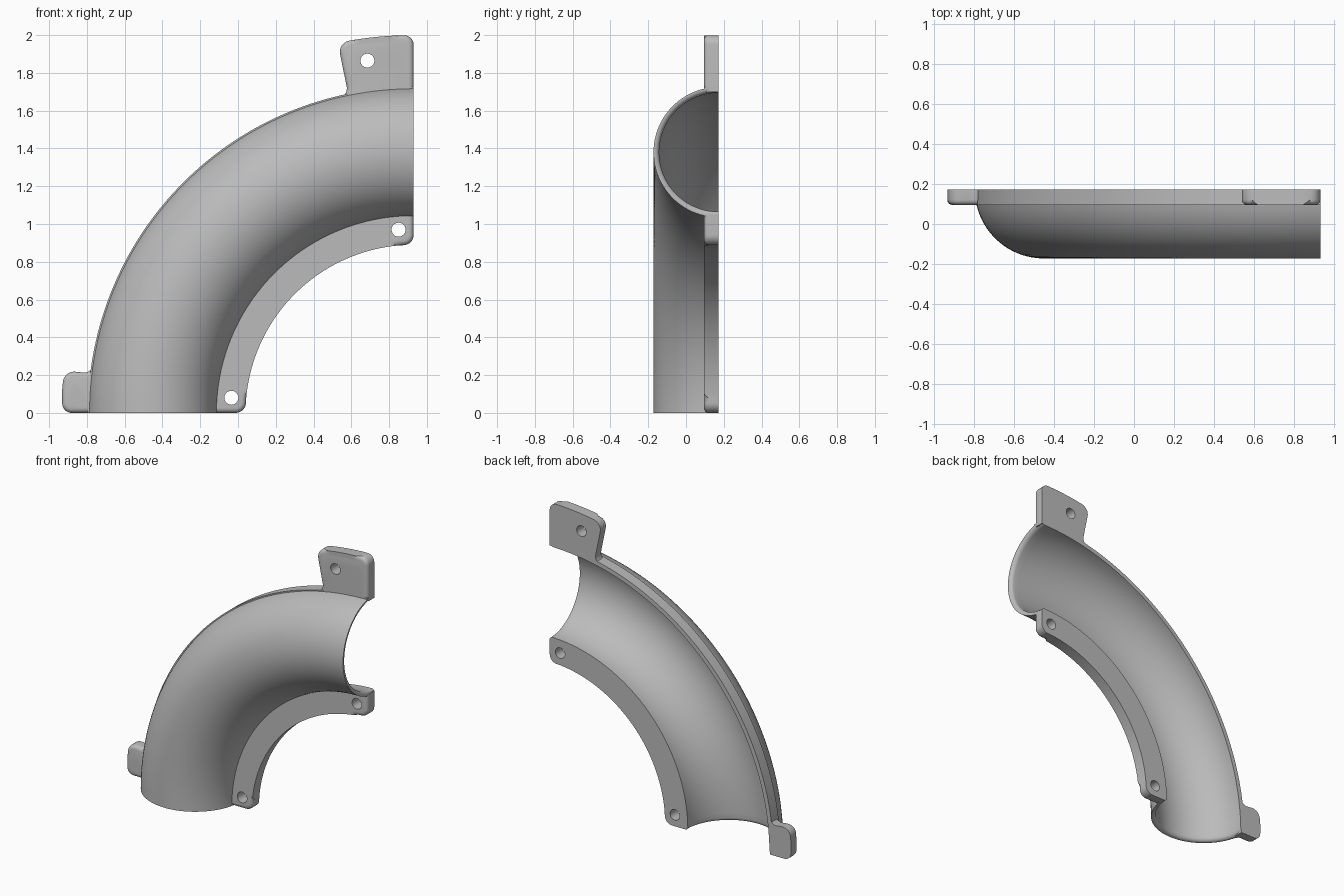
import bpy, bmesh
from math import sin, cos, pi, radians, sqrt, tan
from mathutils import Vector

if "Cube" in bpy.data.objects:
    bpy.data.objects.remove(bpy.data.objects["Cube"])

CX = 0.93                    # bend axis, at z = 0
BEND, OUTER, INNER = 1.38, 0.345, 0.315
BACK, FRONT = 0.173, 0.095   # depth of the mounting plates
FILLET = 0.025

grey = bpy.data.materials.new("plain grey")
grey.use_nodes = True
COLOUR = (0.5, 0.5, 0.5, 1)
grey.diffuse_color = COLOUR
grey.node_tree.nodes["Principled BSDF"].inputs["Base Color"].default_value = COLOUR


def polar(r, deg):
    """Point in the x-z plane around the bend axis."""
    a = radians(deg)
    return Vector((CX - r * cos(a), r * sin(a)))


def arc(r, start, end, steps):
    return [(polar(r, start + (end - start) * i / steps), 0) for i in range(steps + 1)]


def rounded(corners, steps=8):
    """Replace each (point, radius) corner by a tangent arc."""
    pts = []
    for i, (p, r) in enumerate(corners):
        if not r:
            pts.append(p)
            continue
        u = (corners[i - 1][0] - p).normalized()
        v = (corners[(i + 1) % len(corners)][0] - p).normalized()
        half = u.angle(v) / 2
        centre = p + (u + v).normalized() * r / sin(half)
        a = p + u * r / tan(half) - centre
        b = p + v * r / tan(half) - centre
        sweep = a.angle(b)
        for k in range(steps + 1):
            f = k / steps
            pts.append(centre + (a * sin((1 - f) * sweep) + b * sin(f * sweep)) / sin(sweep))
    return pts


def finish(bm, name):
    bmesh.ops.recalc_face_normals(bm, faces=bm.faces)
    mesh = bpy.data.meshes.new(name)
    bm.to_mesh(mesh)
    bm.free()
    obj = bpy.data.objects.new(name, mesh)
    bpy.context.collection.objects.link(obj)
    mesh.materials.append(grey)
    return obj


def smooth(obj):
    bpy.ops.object.select_all(action='DESELECT')
    obj.select_set(True)
    bpy.context.view_layer.objects.active = obj
    bpy.ops.object.shade_smooth_by_angle(angle=radians(30))


def plate(name, corners, buried, holes):
    """Extruded outline, front rim rounded except where it enters the wall."""
    bm = bmesh.new()
    face = bm.faces.new([bm.verts.new((p.x, FRONT, p.y)) for p in rounded(corners)])
    rim = list(face.edges)
    ext = bmesh.ops.extrude_face_region(bm, geom=[face], use_keep_orig=True)
    for v in ext["geom"]:
        if isinstance(v, bmesh.types.BMVert):
            v.co.y = BACK

    def in_wall(v):
        return abs((v.co.xz - Vector((CX, 0))).length - buried) < 0.004
    free = [e for e in rim if not all(in_wall(v) for v in e.verts)]
    bmesh.ops.bevel(bm, geom=free, offset=FILLET, segments=4, profile=0.5,
                    affect='EDGES', clamp_overlap=False)
    obj = finish(bm, name)
    # screw holes
    cut = bmesh.new()
    for x, z in holes:
        made = bmesh.ops.create_cone(cut, cap_ends=True, segments=32,
                                     radius1=0.037, radius2=0.037, depth=0.4)
        for v in made["verts"]:
            v.co = Vector((x + v.co.x, BACK + v.co.z, z + v.co.y))
    cutter = finish(cut, "hole_cutter")
    mod = obj.modifiers.new("holes", 'BOOLEAN')
    mod.object, mod.operation, mod.solver = cutter, 'DIFFERENCE', 'EXACT'
    bpy.context.view_layer.objects.active = obj
    bpy.ops.object.modifier_apply(modifier=mod.name)
    bpy.data.objects.remove(cutter)
    smooth(obj)


# Half pipe elbow: half ring section swept a quarter turn, inner mouth rounded
def section(flare):
    pts = []
    for i in range(41):
        a = radians(167) * i / 40
        pts.append((BEND - OUTER * cos(a), BACK - OUTER * sin(a)))
    pts += [(BEND + OUTER, FRONT), (BEND + OUTER, BACK)]
    for i in range(41):
        a = pi - pi * i / 40
        r = INNER + flare
        pts.append((BEND - r * cos(a), BACK - r * sin(a)))
    return pts


mouth = []
for i in range(6):
    s = FILLET * (1 - cos(i * pi / 10))
    mouth.append((s / BEND * 180 / pi, FILLET - sqrt(FILLET**2 - (FILLET - s)**2)))
mouth[0] = (0, FILLET)
end = mouth[-1][0]
stations = mouth + [(end + (90 - 2 * end) * i / 60, 0) for i in range(1, 60)]
stations += [(90 - t, f) for t, f in reversed(mouth)]

bm = bmesh.new()
rings = []
for deg, flare in stations:
    ring = []
    for r, y in section(flare):
        p = polar(r, deg)
        ring.append(bm.verts.new((p.x, y, p.y)))
    rings.append(ring)
n = len(rings[0])
for a, b in zip(rings, rings[1:]):
    for i in range(n):
        j = (i + 1) % n
        bm.faces.new((a[i], a[j], b[j], b[i]))
for ring in (rings[0], rings[-1]):
    bm.faces.new(ring)
smooth(finish(bm, "half_pipe_elbow"))

# Inner flange following the whole bend
plate("inner_flange",
      arc(1.052, 90, 0, 60) + [(polar(0.89, 0), 0.055)]
      + arc(0.89, 5, 85, 50) + [(polar(0.89, 90), 0.055)],
      1.052, [(0.85, 0.97), (-0.035, 0.08)])

# Top mounting plate with two holes
plate("top_plate",
      [(polar(2.0, 90), 0.05)] + arc(2.0, 87.5, 81, 8)
      + [(polar(2.0, 78.4), 0.06), (polar(1.715, 78.4), 0.05), (polar(1.715, 75.5), 0)]
      + arc(1.7, 75.5, 90, 12),
      1.7, [(0.685, 1.865), (0.85, 1.865)])

# Lower ear with one hole
plate("lower_ear",
      arc(1.7, 0, 10, 10)
      + [(polar(1.715, 10), 0), (polar(1.715, 7), 0.05), (polar(1.865, 6.9), 0.06),
         (polar(1.865, 3.5), 0), (polar(1.86, 0), 0.05)],
      1.7, [(-0.85, 0.08)])
